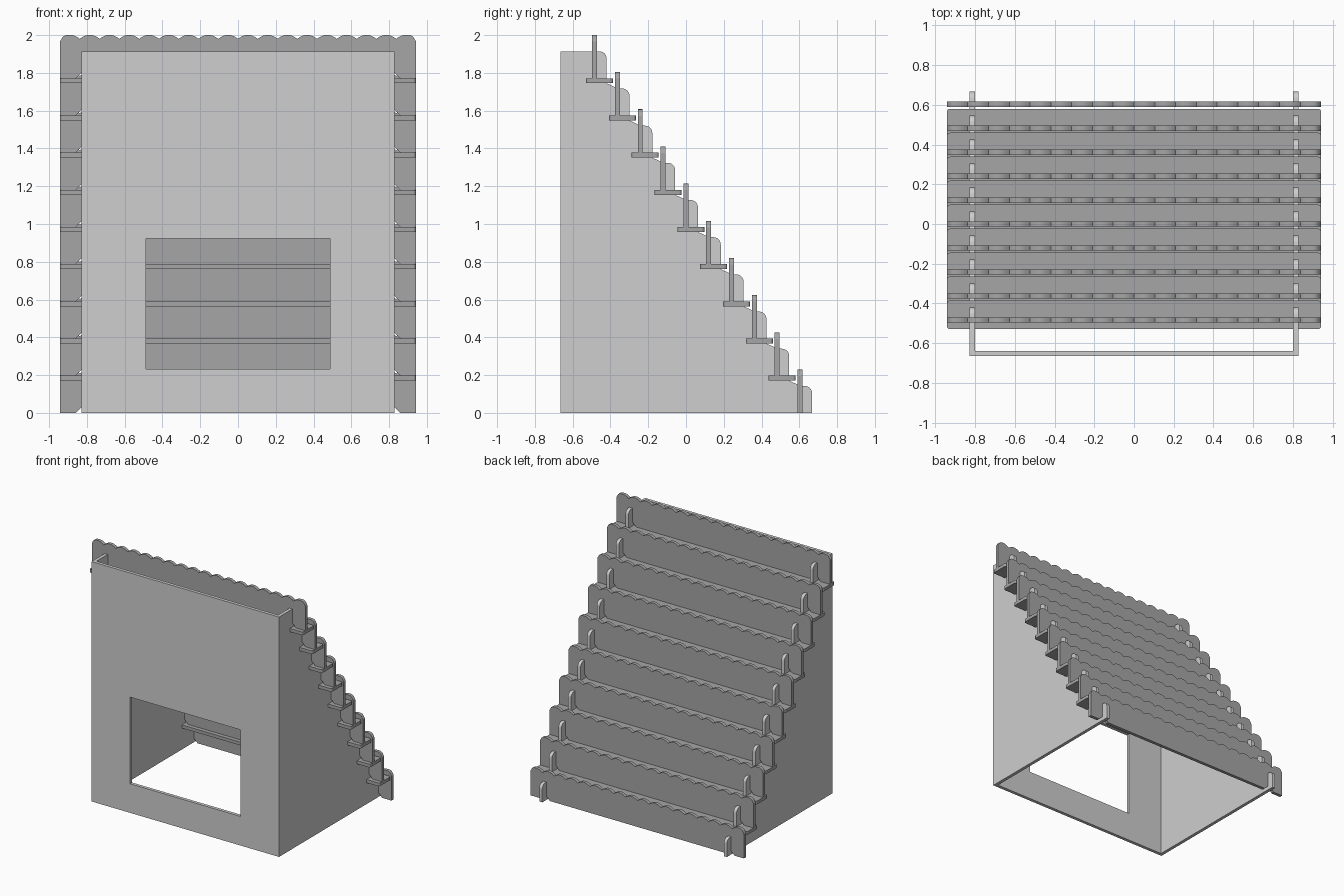
import bpy, bmesh
from math import sin, cos, pi
from mathutils import Vector

if "Cube" in bpy.data.objects:
    bpy.data.objects.remove(bpy.data.objects["Cube"])


def material(name, value):
    m = bpy.data.materials.new(name)
    colour = (value, value, value, 1)
    m.use_nodes = True
    m.diffuse_color = colour
    m.node_tree.nodes["Principled BSDF"].inputs["Base Color"].default_value = colour
    return m


light_grey = material("light grey", 0.62)
mid_grey = material("mid grey", 0.38)


def finish(name, bm, mat):
    bmesh.ops.recalc_face_normals(bm, faces=bm.faces)
    me = bpy.data.meshes.new(name)
    bm.to_mesh(me)
    bm.free()
    me.materials.append(mat)
    me.shade_smooth()
    me.set_sharp_from_angle(angle=0.5)
    ob = bpy.data.objects.new(name, me)
    bpy.context.collection.objects.link(ob)
    return ob


def thicken(bm, offset):
    ext = bmesh.ops.extrude_face_region(bm, geom=bm.faces[:], use_keep_orig=True)
    moved = [g for g in ext["geom"] if isinstance(g, bmesh.types.BMVert)]
    bmesh.ops.translate(bm, verts=moved, vec=Vector(offset))


def prism(name, points, place, offset, mat):
    """Flat outline, placed in space by a function and given a thickness."""
    bm = bmesh.new()
    bm.faces.new([bm.verts.new(place(a, b)) for a, b in points])
    thicken(bm, offset)
    return finish(name, bm, mat)


def arc(cx, cy, r, start, end, n=6):
    angles = [start + (end - start) * i / n for i in range(n + 1)]
    return [(cx + r * cos(t), cy + r * sin(t)) for t in angles]


STEPS = 10
RUN, RISE = 0.1208, 0.1968     # step spacing
T = 0.026                      # sheet thickness
HALF = 0.942                   # half width of boards
OUT = 0.828                    # half width of the stand
FRONT = -0.665
TALL = 1.914

# Side panels with a rounded tooth at every step
outline = [(FRONT + T, 0), (FRONT + T, TALL)]
for k in range(STEPS):
    y, top = -0.42 + RUN * k, TALL - RISE * k
    outline += arc(y - 0.038, top - 0.038, 0.038, pi / 2, 0)
    if k < STEPS - 1:
        outline += [(y, top - 0.169), (y + 0.06, top - RISE)]
outline.append((outline[-1][0], 0))
for name, x in (("left_side_panel", OUT - T), ("right_side_panel", -OUT)):
    prism(name, outline, lambda a, b: (x, a, b), (T, 0, 0), light_grey)

# Front panel with a rectangular window
bm = bmesh.new()
outer = [(-OUT, 0), (OUT, 0), (OUT, TALL), (-OUT, TALL)]
inner = [(-0.487, 0.232), (0.487, 0.232), (0.487, 0.923), (-0.487, 0.923)]
rings = [[bm.verts.new((x, FRONT, z)) for x, z in ring] for ring in (outer, inner)]
for i in range(4):
    j = (i + 1) % 4
    bm.faces.new((rings[0][i], rings[0][j], rings[1][j], rings[1][i]))
thicken(bm, (0, T, 0))
finish("front_panel", bm, light_grey)


def riser_outline():
    """Board with a scalloped top and two chamfered slots underneath."""
    pts = [(-HALF, 0)]
    for c in (-OUT + T / 2, OUT - T / 2):
        w, ch = T / 2 + 0.001, 0.03
        pts += [(c - w - ch, 0), (c - w, ch), (c - w, 0.142),
                (c + w, 0.142), (c + w, ch), (c + w + ch, 0)]
    pts.append((HALF, 0))
    count, seg = 18, 8
    pitch = 2 * HALF / count
    for s in range(count):
        for i in range(seg + (s == count - 1)):
            u = 2 * i / seg - 1
            end = (s == 0 and u > 0) or (s == count - 1 and u > 0)
            end = (s == 0 and u < 0) or (s == count - 1 and u > 0)
            x = HALF - pitch * (s + i / seg)
            drop = 0.035 * u ** 4 if end else 0.021 * u * u
            pts.append((x, 0.23 - drop))
    return pts


# Scalloped risers and the shelves below them
riser = riser_outline()
r = 0.015
for k in range(STEPS):
    base = RISE * (STEPS - 1 - k)
    y = -0.497 + RUN * k
    prism(f"riser_{k + 1}", riser, lambda a, b: (a, y, base + b), (0, T, 0), mid_grey)
    if k < STEPS - 1:
        y0, y1 = -0.529 + RUN * k, -0.386 + RUN * k
        shelf = (arc(HALF - r, y1 - r, r, 0, pi / 2) + arc(r - HALF, y1 - r, r, pi / 2, pi)
                 + arc(r - HALF, y0 + r, r, pi, 1.5 * pi)
                 + arc(HALF - r, y0 + r, r, 1.5 * pi, 2 * pi))
        prism(f"shelf_{k + 1}", shelf, lambda a, b: (a, b, base), (0, 0, -T), mid_grey)
